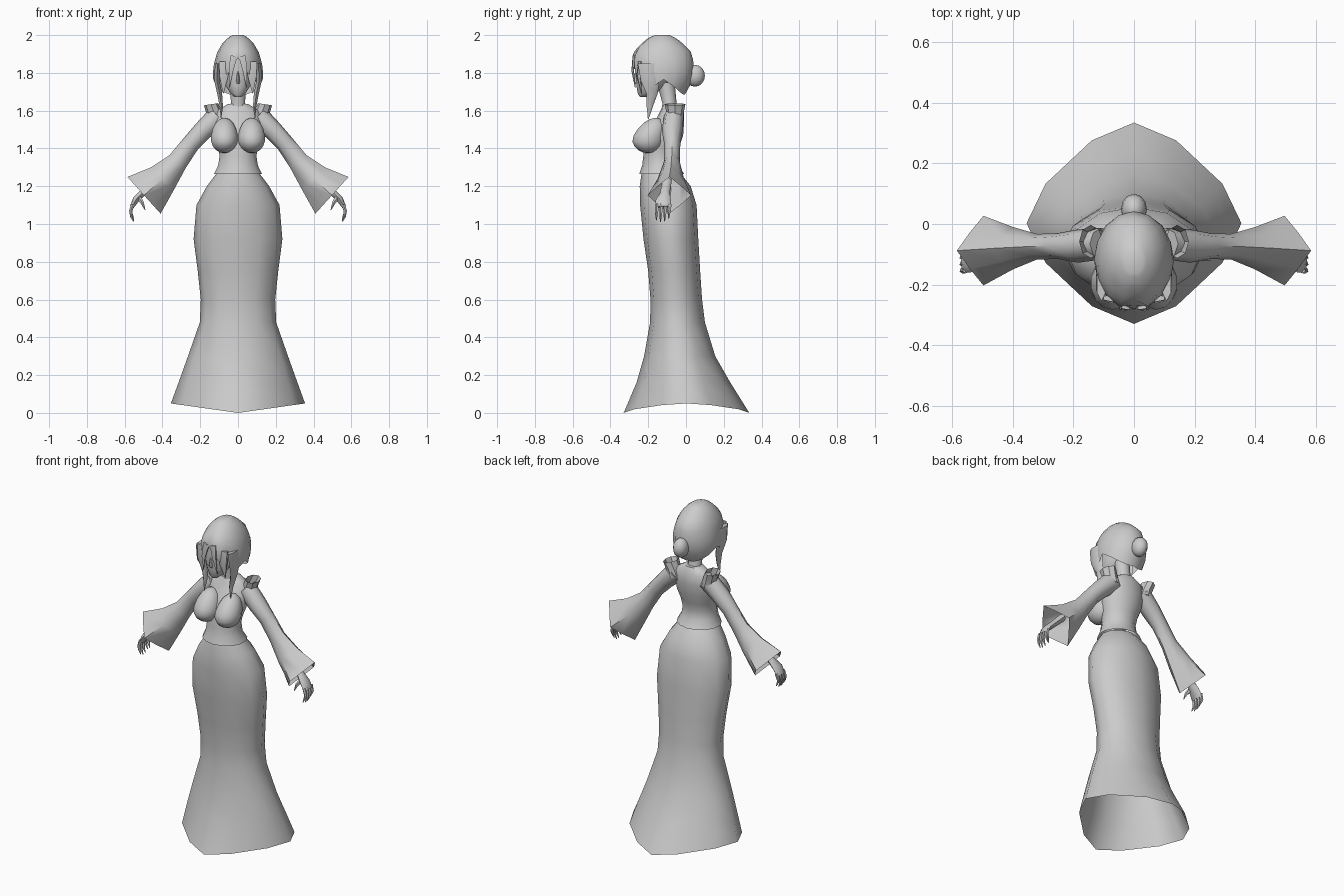
import bpy, bmesh, math
from mathutils import Vector

if "Cube" in bpy.data.objects:
    bpy.data.objects.remove(bpy.data.objects["Cube"])

grey = bpy.data.materials.new("plain_grey")
grey.diffuse_color = (0.6, 0.6, 0.6, 1)
grey.use_nodes = True
grey.node_tree.nodes["Principled BSDF"].inputs["Base Color"].default_value = grey.diffuse_color


def finish(name, bm, angle=50):
    bmesh.ops.recalc_face_normals(bm, faces=bm.faces)
    me = bpy.data.meshes.new(name)
    bm.to_mesh(me)
    bm.free()
    me.materials.append(grey)
    ob = bpy.data.objects.new(name, me)
    bpy.context.collection.objects.link(ob)
    bpy.ops.object.select_all(action='DESELECT')
    ob.select_set(True)
    bpy.context.view_layer.objects.active = ob
    bpy.ops.object.shade_smooth_by_angle(angle=math.radians(angle))
    return ob


def spow(v, p):
    return math.copysign(abs(v) ** p, v) if abs(v) > 1e-6 else 0.0


def skin(name, rows, caps=(True, True), angle=50):
    """Join rows of points (closed rings) into one surface."""
    bm = bmesh.new()
    vs = [[bm.verts.new(p) for p in row] for row in rows]
    n = len(rows[0])
    for a, b in zip(vs, vs[1:]):
        for i in range(n):
            j = (i + 1) % n
            bm.faces.new((a[i], a[j], b[j], b[i]))
    if caps[0]:
        bm.faces.new(vs[0])
    if caps[1]:
        bm.faces.new(vs[-1])
    return finish(name, bm, angle)


def ring(c, u, v, n, p=1.0):
    """Ellipse for p = 1, diamond for p = 2."""
    c, u, v = Vector(c), Vector(u), Vector(v)
    return [c + u * spow(math.sin(2 * math.pi * i / n), p)
            - v * spow(math.cos(2 * math.pi * i / n), p) for i in range(n)]


def body(name, rows, n=12, caps=(True, True), angle=50):
    """Upright loft: rows of (z, half width, front y, back y, power)."""
    return skin(name, [ring((0, (f + b) / 2, z), (w, 0, 0), (0, (b - f) / 2, 0), n, *p)
                       for z, w, f, b, *p in rows], caps, angle)


def limb(name, s, path, n=6, p=1.0, caps=(True, True)):
    """Tapered tube in the xz plane: (x, y, z, in-plane radius, y radius, power)."""
    pts = [Vector(q[:3]) for q in path]
    rows = []
    for i, q in enumerate(path):
        d = pts[min(i + 1, len(pts) - 1)] - pts[max(i - 1, 0)]
        u = Vector((-d.z, 0, d.x)).normalized() * q[3]
        r = ring(pts[i], u, (0, q[4], 0), n, q[5] if len(q) > 5 else p)
        rows.append([(s * v.x, v.y, v.z) for v in r])
    return skin(name, rows, caps)


def ball(name, c, r, shape=None, seg=14, rows=9):
    bm = bmesh.new()
    bmesh.ops.create_uvsphere(bm, u_segments=seg, v_segments=rows, radius=1)
    for v in bm.verts:
        q = Vector((v.co.x * r[0], v.co.y * r[1], v.co.z * r[2]))
        v.co = Vector(c) + (shape(q) if shape else q)
    return finish(name, bm)


# Long skirt, open at the hem, with the hem raised at the sides
skirt = body("skirt", [
    (1.27, .112, -.235, -.03), (1.2, .165, -.245, .025), (1.1, .22, -.243, .056),
    (.92, .235, -.225, .065), (.75, .213, -.2, .075), (.6, .197, -.188, .085),
    (.48, .202, -.19, .1), (.3, .265, -.222, .155, 1.1), (.16, .315, -.262, .235, 1.2),
    (0, .355, -.33, .335, 1.35)], caps=(True, False))
for v in skirt.data.vertices:
    if v.co.z < .1:
        v.co.z += .05 * abs(v.co.x) / .355

# Bodice and chest
body("bodice", [
    (1.265, .13, -.247, -.01), (1.31, .108, -.232, -.04), (1.36, .1, -.226, -.045),
    (1.41, .108, -.222, -.035), (1.47, .125, -.21, -.015), (1.54, .128, -.165, -.01),
    (1.6, .115, -.135, -.012), (1.635, .055, -.12, -.03)], 14, (False, True))
for s, side in ((-1, "left"), (1, "right")):
    ball(side + "_bust", (s * .072, -.2, 1.45), (.073, .085, .075),
         lambda q: Vector((q.x, q.y + .55 * q.z, q.z * 1.5)) if q.z > 0 else q)

# Neck, face and nose
body("neck", [(1.58, .055, -.13, -.035), (1.64, .04, -.125, -.05),
              (1.75, .042, -.155, -.06)], 10)
body("face", [
    (1.672, .018, -.243, -.2), (1.69, .04, -.255, -.16), (1.73, .066, -.262, -.11),
    (1.78, .083, -.266, -.07), (1.83, .09, -.268, -.06), (1.9, .085, -.262, -.06)], 14)
body("nose", [(1.745, .012, -.268, -.25), (1.758, .011, -.28, -.25),
              (1.81, .005, -.267, -.25)], 6)

# Hair cap: each column runs from the crown down to its own rim height
PROFILE = [(2.0, .03, -.165, -.085), (1.985, .055, -.2, -.055), (1.96, .08, -.23, -.02),
           (1.91, .11, -.278, .028), (1.85, .127, -.287, .042), (1.8, .133, -.28, .042),
           (1.75, .13, -.265, .03), (1.68, .108, -.24, -.008)]
RIM = [1.88, 1.80, 1.76, 1.73, 1.765, 1.73, 1.70, 1.685, 1.685]


def hair_point(i, f):
    a = 2 * math.pi * i / 16
    z = 2.0 - (2.0 - RIM[min(i, 16 - i)]) * f ** 1.6
    for lo, hi in zip(PROFILE[1:], PROFILE):
        if z >= lo[0]:
            break
    t = (z - lo[0]) / (hi[0] - lo[0])
    w, yf, yb = (l + (h - l) * t for l, h in zip(lo[1:], hi[1:]))
    return (w * math.sin(a), (yf + yb) / 2 - (yb - yf) / 2 * math.cos(a), z)


skin("hair", [[hair_point(i, k / 9) for i in range(16)] for k in range(10)], (True, False))
ball("hair_bun", (0, .048, 1.785), (.043, .052, .058), seg=12, rows=8)

for s, side in ((-1, "left"), (1, "right")):
    # Side locks and fringe strands
    limb(side + "_lock", s, [(.108, -.2, 1.85, .016, .055), (.112, -.19, 1.76, .016, .05),
                             (.097, -.18, 1.69, .015, .03), (.088, -.192, 1.62, .01, .016),
                             (.09, -.2, 1.555, .001, .002)])
    limb(side + "_fringe_outer", s, [(.072, -.245, 1.86, .034, .012), (.075, -.25, 1.78, .026, .012),
                                     (.078, -.235, 1.69, .002, .002)])
    limb(side + "_fringe_inner", s, [(.022, -.275, 1.89, .022, .008), (.037, -.282, 1.81, .013, .007),
                                     (.046, -.268, 1.72, .001, .002)])

    # Flared shoulder collar
    skin(side + "_shoulder_collar",
         [ring((s * x, -.058, z), (s * w, 0, -.15 * w), (0, d, 0), 8)
          for x, z, w, d in ((.115, 1.545, .045, .045), (.125, 1.585, .04, .045),
                             (.143, 1.634, .038, .055))], (True, False), 30)

    # Bell sleeve ending in a diamond-shaped cuff
    sleeve = limb(side + "_sleeve", s, [
        (.105, -.065, 1.57, .06, .052), (.185, -.073, 1.495, .052, .055),
        (.25, -.073, 1.425, .048, .043), (.32, -.075, 1.33, .055, .042, 1.1),
        (.4, -.08, 1.24, .085, .07, 1.4), (.4975, -.088, 1.152, .131, .115, 1.9)],
        8, caps=(True, False))

    # Hand with curled fingers and a thumb
    limb(side + "_hand", s, [(.44, -.1, 1.23, .022, .025), (.505, -.112, 1.165, .018, .026),
                             (.54, -.12, 1.13, .018, .04), (.562, -.12, 1.09, .011, .042)], 8)
    for k, name in enumerate(("index", "middle", "ring", "little")):
        y, drop = -.152 + .022 * k, (.008, 0, .002, .016)[k]
        limb(f"{side}_{name}_finger", s, [
            (.557, y, 1.105, .01, .011), (.568, y - .002, 1.07, .009, .009),
            (.565, y - .004, 1.04 + drop, .007, .007), (.552, y - .005, 1.012 + drop, .002, .002)], 5)
    limb(side + "_thumb", s, [(.53, -.135, 1.145, .014, .013), (.508, -.15, 1.115, .01, .01),
                              (.492, -.155, 1.075, .002, .002)], 5)
